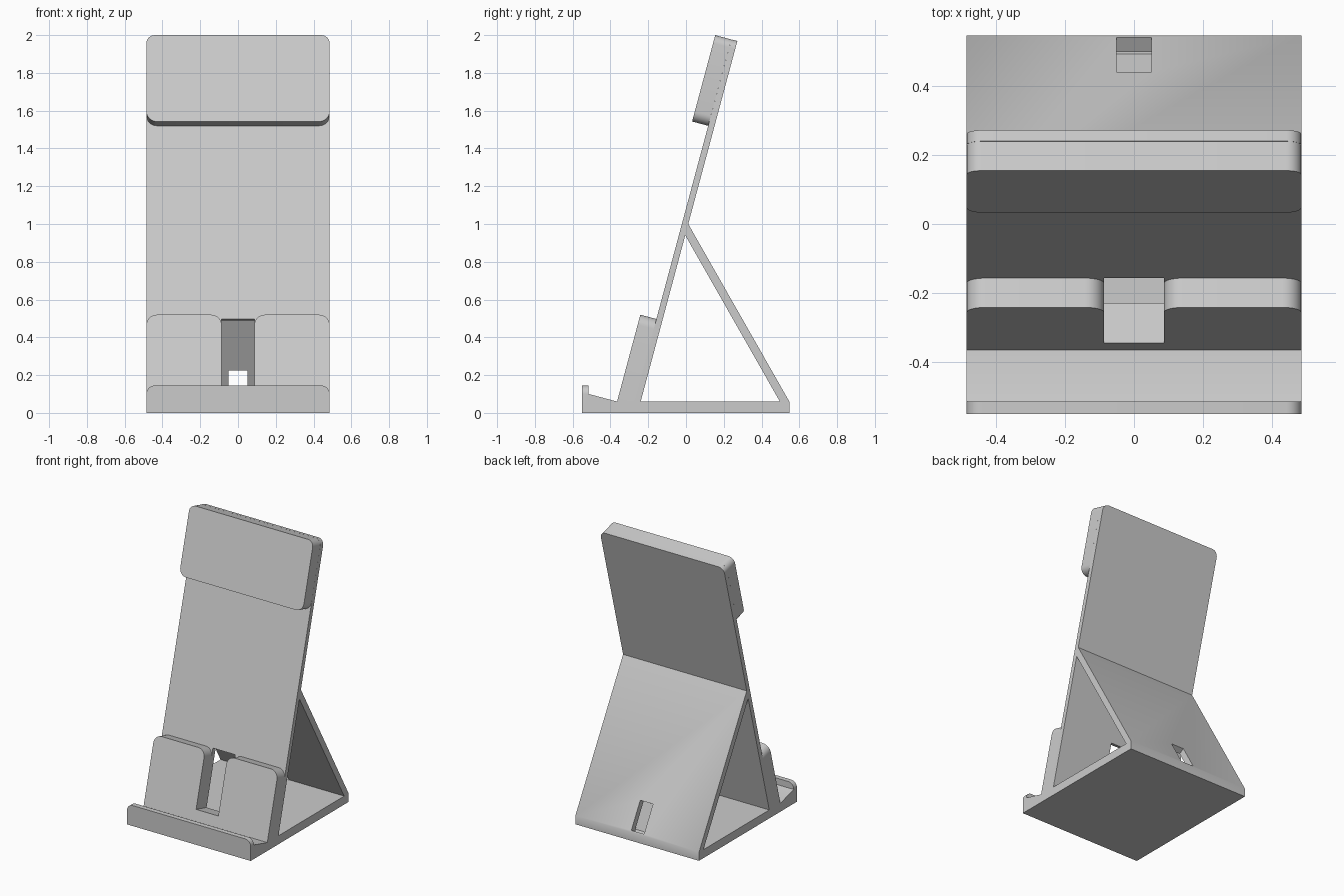
import bpy, bmesh, math
from mathutils import Vector

if "Cube" in bpy.data.objects:
    bpy.data.objects.remove(bpy.data.objects["Cube"], do_unlink=True)

grey = bpy.data.materials.new("light_grey")
grey.use_nodes = True
grey.diffuse_color = (0.6, 0.6, 0.6, 1)
grey.node_tree.nodes["Principled BSDF"].inputs["Base Color"].default_value = (0.6, 0.6, 0.6, 1)

W = 0.485                   # half width
TILT = math.radians(15)     # lean of the back plate
BLOCK, DEPTH = 0.088, 0.121  # block depth, block plus plate depth
R = 0.055                   # corner radius
SLOT, SLOT_LOW, SLOT_TOP = 0.087, 0.077, 0.476


def side(p, d):
    """Side profile point (y, z) pushed along x."""
    return Vector((d, p[0], p[1]))


def leaning(p, d):
    """Point (x, along plate) at depth d behind the leaning front plane."""
    s, c = math.sin(TILT), math.cos(TILT)
    return Vector((p[0], -0.365 + p[1] * s + d * c, 0.06 + p[1] * c - d * s))


def rounded(corners, steps=8):
    """Outline from (x, y, radius) right-angle corners."""
    out = []
    for i, (x, y, r) in enumerate(corners):
        p = Vector((x, y))
        if not r:
            out.append(p)
            continue
        a = (Vector(corners[i - 1][:2]) - p).normalized() * r
        b = (Vector(corners[(i + 1) % len(corners)][:2]) - p).normalized() * r
        for k in range(steps + 1):
            t = k / steps * math.pi / 2
            out.append(p + a * (1 - math.sin(t)) + b * (1 - math.cos(t)))
    return out


def prism(name, outline, place, near, far, bevel_rule=None):
    bm = bmesh.new()
    a = [bm.verts.new(place(p, near)) for p in outline]
    b = [bm.verts.new(place(p, far)) for p in outline]
    bm.faces.new(a)
    bm.faces.new(b[::-1])
    for i in range(len(a)):
        j = (i + 1) % len(a)
        bm.faces.new((a[i], b[i], b[j], a[j]))
    if bevel_rule:
        edges = [e for e in bm.edges if bevel_rule(e)]
        bmesh.ops.bevel(bm, geom=edges, offset=0.044, segments=8, profile=0.5, affect='EDGES')
    bmesh.ops.recalc_face_normals(bm, faces=bm.faces)
    mesh = bpy.data.meshes.new(name)
    bm.to_mesh(mesh)
    bm.free()
    mesh.materials.append(grey)
    obj = bpy.data.objects.new(name, mesh)
    bpy.context.collection.objects.link(obj)
    return obj


def activate(obj):
    bpy.ops.object.select_all(action='DESELECT')
    obj.select_set(True)
    bpy.context.view_layer.objects.active = obj


def cut(obj, cutter):
    mod = obj.modifiers.new("cut", 'BOOLEAN')
    mod.operation, mod.solver, mod.object = 'DIFFERENCE', 'EXACT', cutter
    activate(obj)
    bpy.ops.object.modifier_apply(modifier=mod.name)
    bpy.data.objects.remove(cutter, do_unlink=True)


def corner_edge(e):
    """Side edges across the top of the plate and the top of the lip."""
    u, v = e.verts[0].co, e.verts[1].co
    same_side = abs(u.x - v.x) < 0.01
    return same_side and (min(u.z, v.z) > 1.9 or (max(u.y, v.y) < -0.5 and min(u.z, v.z) > 0.14))


# Frame: base with front lip, leaning plate and rear leg
frame = prism("stand_frame", [
    (-0.55, 0), (0.547, 0), (0.547, 0.06), (0.012, 1.0), (0.272, 1.969), (0.24, 1.977),
    (-0.274, 0.06), (-0.365, 0.06), (-0.515, 0.1), (-0.515, 0.145), (-0.55, 0.145)],
    side, -W, W, corner_edge)

# Triangular opening through the sides
cut(frame, prism("opening", [(-0.24, 0.06), (0.497, 0.06), (-0.004, 0.94)], side, -1, 1))

# Slot through the plate
cut(frame, prism("plate_slot", [(-SLOT, SLOT_LOW), (SLOT, SLOT_LOW), (SLOT, SLOT_TOP), (-SLOT, SLOT_TOP)],
                 leaning, 0.06, 0.15))

# Cable hole square to the rear leg
out = Vector((math.cos(math.pi / 6), math.sin(math.pi / 6)))
low, high = Vector((0.54, 0.07)), Vector((0.44, 0.245))
cut(frame, prism("cable_hole", [low - out * 0.046, low + out * 0.05, high + out * 0.05, high - out * 0.046],
                 side, -0.05, 0.05))

# Lower support with a slot between two rounded pads
lower = prism("lower_support", rounded([
    (-W, 0, 0), (W, 0, 0), (W, SLOT_TOP, R), (SLOT, SLOT_TOP, R), (SLOT, SLOT_LOW, 0),
    (-SLOT, SLOT_LOW, 0), (-SLOT, SLOT_TOP, R), (-W, SLOT_TOP, R)]), leaning, 0, BLOCK)

# Upper rest pad
upper = prism("upper_pad", rounded([
    (-W, 1.535, R), (W, 1.535, R), (W, 2.008, 0.044), (-W, 2.008, 0.044)]), leaning, 0, BLOCK)

for part in (frame, lower, upper):
    activate(part)
    bpy.ops.object.shade_smooth_by_angle(angle=math.radians(32))
